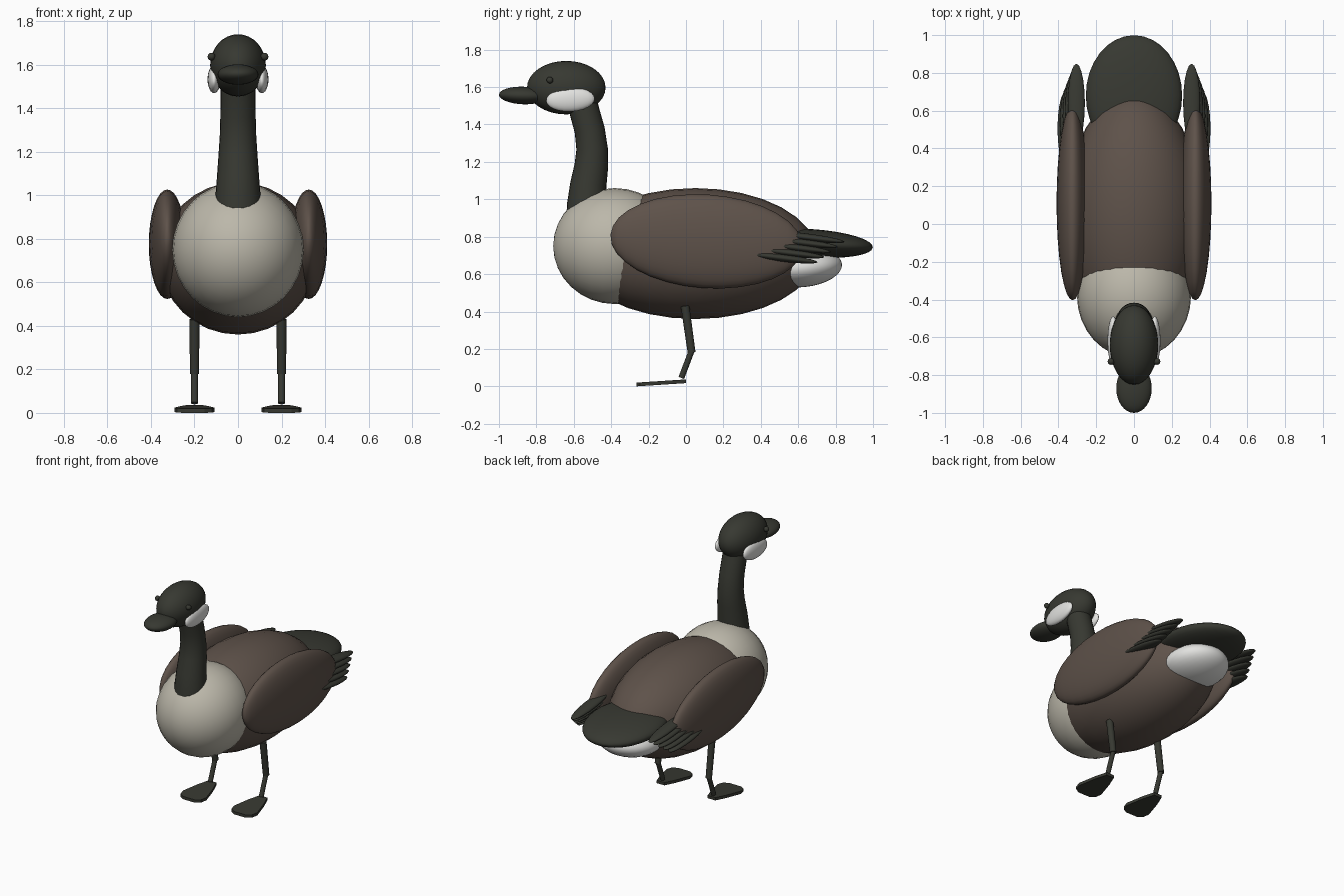
import bpy, bmesh, math
from mathutils import Vector, Matrix

if "Cube" in bpy.data.objects:
    bpy.data.objects.remove(bpy.data.objects["Cube"])


def material(name, rgb):
    m = bpy.data.materials.new(name)
    m.diffuse_color = (*rgb, 1)
    m.use_nodes = True
    m.node_tree.nodes["Principled BSDF"].inputs["Base Color"].default_value = m.diffuse_color
    return m


DARK = material("charcoal", (0.038, 0.040, 0.031))
BROWN = material("brown", (0.112, 0.084, 0.068))
PALE = material("pale_grey", (0.50, 0.475, 0.40))
WHITE = material("white", (0.76, 0.76, 0.74))


def add_mesh(name, bm, mat, smooth=True):
    bmesh.ops.recalc_face_normals(bm, faces=bm.faces)
    me = bpy.data.meshes.new(name)
    bm.to_mesh(me)
    bm.free()
    me.materials.append(mat)
    for p in me.polygons:
        p.use_smooth = smooth
    ob = bpy.data.objects.new(name, me)
    bpy.context.collection.objects.link(ob)
    return ob


def ellipsoid(name, centre, radii, mat, tilt=0, seg=32):
    """Sphere with its poles along y, scaled, tilted about x (degrees)."""
    bm = bmesh.new()
    bmesh.ops.create_uvsphere(bm, u_segments=seg, v_segments=seg // 2, radius=1)
    bm.transform(Matrix.Translation(centre) @ Matrix.Rotation(math.radians(tilt), 4, 'X')
                 @ Matrix.Diagonal((*radii, 1)) @ Matrix.Rotation(math.pi / 2, 4, 'X'))
    return add_mesh(name, bm, mat)


def tube(name, path, mat, seg=16):
    """Closed tube through (x, y, z, radius) points."""
    bm = bmesh.new()
    pts = [Vector(p[:3]) for p in path]
    rings = []
    for i, p in enumerate(pts):
        d = pts[min(i + 1, len(pts) - 1)] - pts[max(i - 1, 0)]
        side = Vector((1, 0, 0))
        up = d.normalized().cross(side)
        rings.append([bm.verts.new(p + path[i][3] * (side * math.cos(a) + up * math.sin(a)))
                      for a in (2 * math.pi * k / seg for k in range(seg))])
    for a, b in zip(rings, rings[1:]):
        for k in range(seg):
            bm.faces.new((a[k], a[(k + 1) % seg], b[(k + 1) % seg], b[k]))
    bm.faces.new(rings[0])
    bm.faces.new(rings[-1])
    ob = add_mesh(name, bm, mat)
    bpy.context.view_layer.objects.active = ob
    ob.select_set(True)
    bpy.ops.object.shade_smooth_by_angle(angle=math.radians(40))
    ob.select_set(False)
    return ob


# Trunk
ellipsoid("body", (0, 0.05, 0.71), (0.36, 0.65, 0.35), BROWN)
ellipsoid("breast", (0, -0.38, 0.75), (0.302, 0.33, 0.31), PALE)
ellipsoid("tail", (0, 0.68, 0.765), (0.255, 0.32, 0.075), DARK, -4)
ellipsoid("under_tail", (0, 0.62, 0.635), (0.21, 0.215, 0.105), WHITE, 5)

# Neck and head
tube("neck", [(0, -0.53, 0.88, 0.112), (0, -0.53, 0.98, 0.105), (0, -0.522, 1.08, 0.097),
              (0, -0.506, 1.18, 0.09), (0, -0.502, 1.27, 0.084), (0, -0.515, 1.37, 0.081),
              (0, -0.54, 1.46, 0.08), (0, -0.56, 1.54, 0.08)], DARK, 24)
ellipsoid("head", (0, -0.64, 1.597), (0.128, 0.21, 0.143), DARK)
ellipsoid("bill", (0, -0.87, 1.555), (0.094, 0.13, 0.047), DARK, -2)

for s, side in ((-1, "left"), (1, "right")):
    # Face details
    ellipsoid(f"eye_{side}", (s * 0.122, -0.728, 1.637), (0.018, 0.018, 0.018), DARK, 0, 12)
    ellipsoid(f"cheek_{side}", (s * 0.11, -0.618, 1.533), (0.03, 0.13, 0.064), WHITE, 3, 24)

    # Wing and fanned flight feathers
    ellipsoid(f"wing_{side}", (s * 0.325, 0.11, 0.775), (0.085, 0.515, 0.25), BROWN, -4)
    for i in range(5):
        t = i / 4
        ellipsoid(f"feather_{side}_{i + 1}",
                  (s * (0.36 - 0.055 * t), 0.505 + 0.135 * t, 0.688 + 0.11 * t),
                  (0.045, 0.20 + 0.01 * t, 0.02), DARK, -7, 20)

    # Leg
    x = s * 0.2
    tube(f"upper_leg_{side}", [(x, -0.005, 0.43, 0.023), (x, 0.03, 0.18, 0.021)], DARK)
    tube(f"lower_leg_{side}", [(x, 0.03, 0.19, 0.016), (x, -0.025, 0.045, 0.016)], DARK)

    # Webbed foot: fan outline extruded, front slightly lower than the heel
    bm = bmesh.new()
    half = [(0.03, 0.0), (0.06, -0.08), (0.092, -0.20), (0.08, -0.245), (0.045, -0.265)]
    outline = half + [(-a, b) for a, b in reversed(half)]
    low, high = [[bm.verts.new((x + a, b, z + (b + 0.265) * 0.065)) for a, b in outline]
                 for z in (0, 0.02)]
    bm.faces.new(low)
    bm.faces.new(high)
    for k in range(len(outline)):
        j = (k + 1) % len(outline)
        bm.faces.new((low[k], low[j], high[j], high[k]))
    add_mesh(f"foot_{side}", bm, DARK, False)
